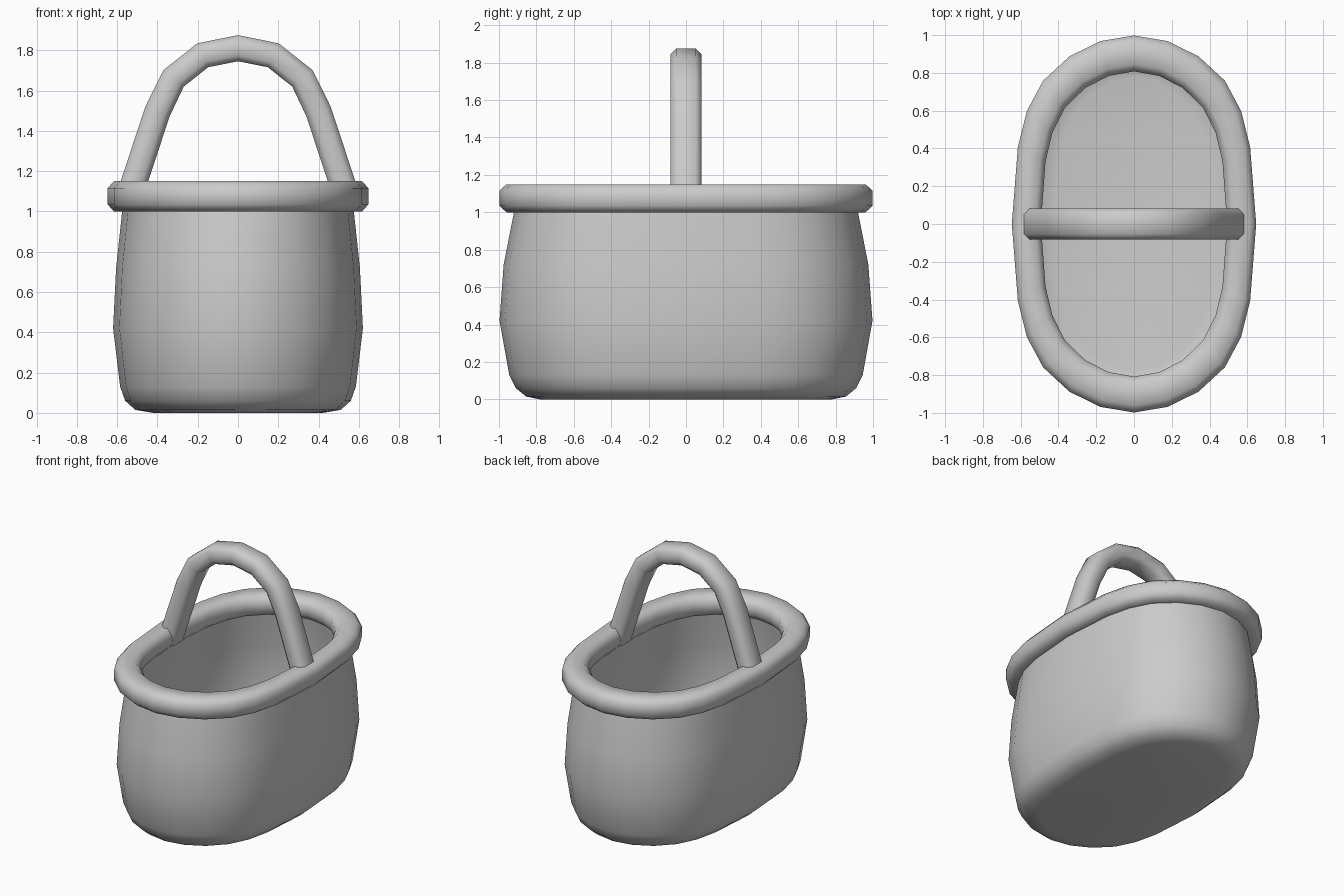
import bpy
from mathutils import Vector

if "Cube" in bpy.data.objects:
    bpy.data.objects.remove(bpy.data.objects["Cube"])

# Quarter of the long oval outline, normalised to half-width 1 and half-length 1
QUARTER = [(1, 0), (.95, .41), (.876, .60), (.744, .76), (.527, .89), (.275, .97), (0, 1)]
right = [(x, -y) for x, y in QUARTER[:0:-1]] + QUARTER
OVAL = right + [(-x, y) for x, y in right[-2:0:-1]]


def oval_ring(hx, hy, z):
    return [(x * hx, y * hy, z) for x, y in OVAL]


def loft(name, rings, cyclic=False, cap_first=False, cap_last=False):
    n = len(rings[0])
    verts = [v for ring in rings for v in ring]
    faces = []
    for i in range(len(rings) if cyclic else len(rings) - 1):
        a, b = i * n, (i + 1) % len(rings) * n
        for j in range(n):
            k = (j + 1) % n
            faces.append((a + j, a + k, b + k, b + j))
    if cap_first:
        faces.append(tuple(reversed(range(n))))
    if cap_last:
        faces.append(tuple(range(len(verts) - n, len(verts))))
    mesh = bpy.data.meshes.new(name)
    mesh.from_pydata(verts, [], faces)
    obj = bpy.data.objects.new(name, mesh)
    bpy.context.collection.objects.link(obj)
    mesh.shade_smooth()
    return obj


# Bulging body, open at the top
body = [(.42, .78, 0), (.51, .855, .015), (.56, .91, .06), (.585, .945, .13),
        (.62, .997, .42), (.605, .975, .72), (.575, .92, 1.0), (.568, .905, 1.08)]
loft("basket_body", [oval_ring(*p) for p in body], cap_first=True)

# Thick rim with a chamfered section (0 = inner edge, 1 = outer edge)
section = [(0, 1.04), (.2, 1.0), (.8, 1.0), (1, 1.035),
           (1, 1.115), (.8, 1.15), (.2, 1.15), (0, 1.11)]
rim_rings = [oval_ring(.493 + .154 * t, .808 + .19 * t, z) for t, z in section]
loft("basket_rim", rim_rings, cyclic=True)

# Arched handle: chamfered rectangle swept along a mirrored path
half = [(.55, 1.04), (.4, 1.495), (.32, 1.66), (.175, 1.775)]
path = [Vector((x, 0, z)) for x, z in half + [(0, 1.81)] + [(-x, z) for x, z in half[::-1]]]
W, H, C = .083, .065, .03
profile = [(W, -H + C), (W, H - C), (W - C, H), (C - W, H),
           (-W, H - C), (-W, C - H), (C - W, -H), (W - C, -H)]
handle = []
for i, p in enumerate(path):
    before = (p - path[max(i - 1, 0)]).normalized()
    after = (path[min(i + 1, len(path) - 1)] - p).normalized()
    tangent = (before + after).normalized()
    normal = Vector((tangent.z, 0, -tangent.x))
    handle.append([p + normal * v + Vector((0, u, 0)) for u, v in profile])
loft("basket_handle", handle, cap_first=True, cap_last=True)

# Consistent outward normals and smooth shading
for obj in bpy.context.collection.objects:
    obj.select_set(True)
    bpy.context.view_layer.objects.active = obj
bpy.ops.object.mode_set(mode='EDIT')
bpy.ops.mesh.select_all(action='SELECT')
bpy.ops.mesh.normals_make_consistent(inside=False)
bpy.ops.object.mode_set(mode='OBJECT')
bpy.ops.object.shade_smooth_by_angle(angle=1.1)
